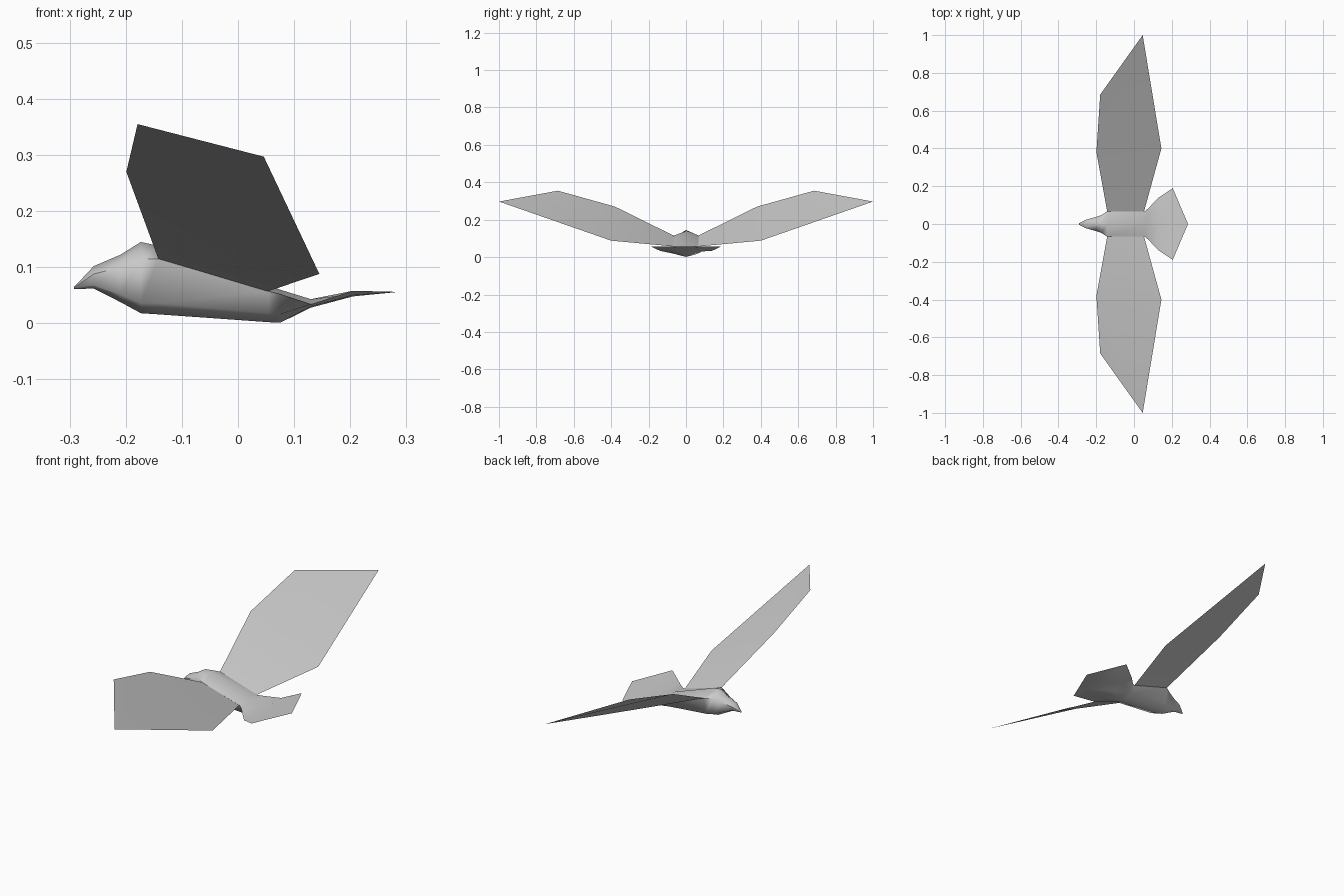
import bpy, bmesh, math

cube = bpy.data.objects.get("Cube")
if cube:
    bpy.data.objects.remove(cube, do_unlink=True)

# One plain plumage colour
grey = bpy.data.materials.new("plumage_grey")
grey.use_nodes = True
colour = (0.6, 0.6, 0.6, 1)
grey.diffuse_color = colour
grey.node_tree.nodes["Principled BSDF"].inputs["Base Color"].default_value = colour


def add_object(name, bm):
    mesh = bpy.data.meshes.new(name)
    bm.to_mesh(mesh)
    bm.free()
    obj = bpy.data.objects.new(name, mesh)
    bpy.context.collection.objects.link(obj)
    mesh.materials.append(grey)
    return obj


def select(obj):
    bpy.ops.object.select_all(action='DESELECT')
    obj.select_set(True)
    bpy.context.view_layer.objects.active = obj


# Body and tail: loft of six-sided rings from beak to tail fan
# x, half width, low width share, bottom z, low z, shoulder z, top z
stations = [
    (-0.292, 0.003, 0.7, 0.061, 0.062, 0.064, 0.065),
    (-0.257, 0.022, 0.8, 0.062, 0.068, 0.088, 0.102),
    (-0.21, 0.035, 0.85, 0.038, 0.052, 0.10, 0.122),
    (-0.173, 0.047, 0.85, 0.018, 0.036, 0.115, 0.145),
    (-0.142, 0.068, 0.8, 0.016, 0.036, 0.115, 0.138),
    (0.055, 0.066, 0.8, 0.002, 0.018, 0.057, 0.068),
    (0.075, 0.082, 0.7, 0.001, 0.016, 0.052, 0.06),
    (0.13, 0.14, 0.6, 0.028, 0.03, 0.034, 0.043),
    (0.205, 0.19, 0.5, 0.048, 0.05, 0.058, 0.052),
]
bm = bmesh.new()
rings = []
for x, w, share, bottom, low, shoulder, top in stations:
    outline = [(0, top), (w, shoulder), (w * share, low),
               (0, bottom), (-w * share, low), (-w, shoulder)]
    rings.append([bm.verts.new((x, y, z)) for y, z in outline])
for a, b in zip(rings, rings[1:]):
    for i in range(6):
        j = (i + 1) % 6
        bm.faces.new((a[i], a[j], b[j], b[i]))
bm.faces.new(rings[0])
tail_tip = bm.verts.new((0.286, 0, 0.056))
for i in range(6):
    bm.faces.new((rings[-1][i], rings[-1][(i + 1) % 6], tail_tip))
bmesh.ops.recalc_face_normals(bm, faces=bm.faces)
body = add_object("body_and_tail", bm)
select(body)
bpy.ops.object.shade_smooth_by_angle(angle=math.radians(60))

# Wings: thin six-cornered sheets, mirrored across the body
bm = bmesh.new()
corners = [(-0.142, 0.066, 0.115), (0.053, 0.066, 0.057), (0.145, 0.40, 0.088),
           (0.046, 1.0, 0.297), (-0.179, 0.685, 0.355), (-0.199, 0.38, 0.27)]
v = [bm.verts.new(c) for c in corners]
bm.faces.new((v[0], v[1], v[2], v[5]))
bm.faces.new((v[5], v[2], v[3], v[4]))
wings = add_object("wings", bm)
mirror = wings.modifiers.new("mirror", 'MIRROR')
mirror.use_axis = (False, True, False)
mirror.use_clip = False
select(wings)
bpy.ops.object.shade_smooth_by_angle(angle=math.radians(30))
